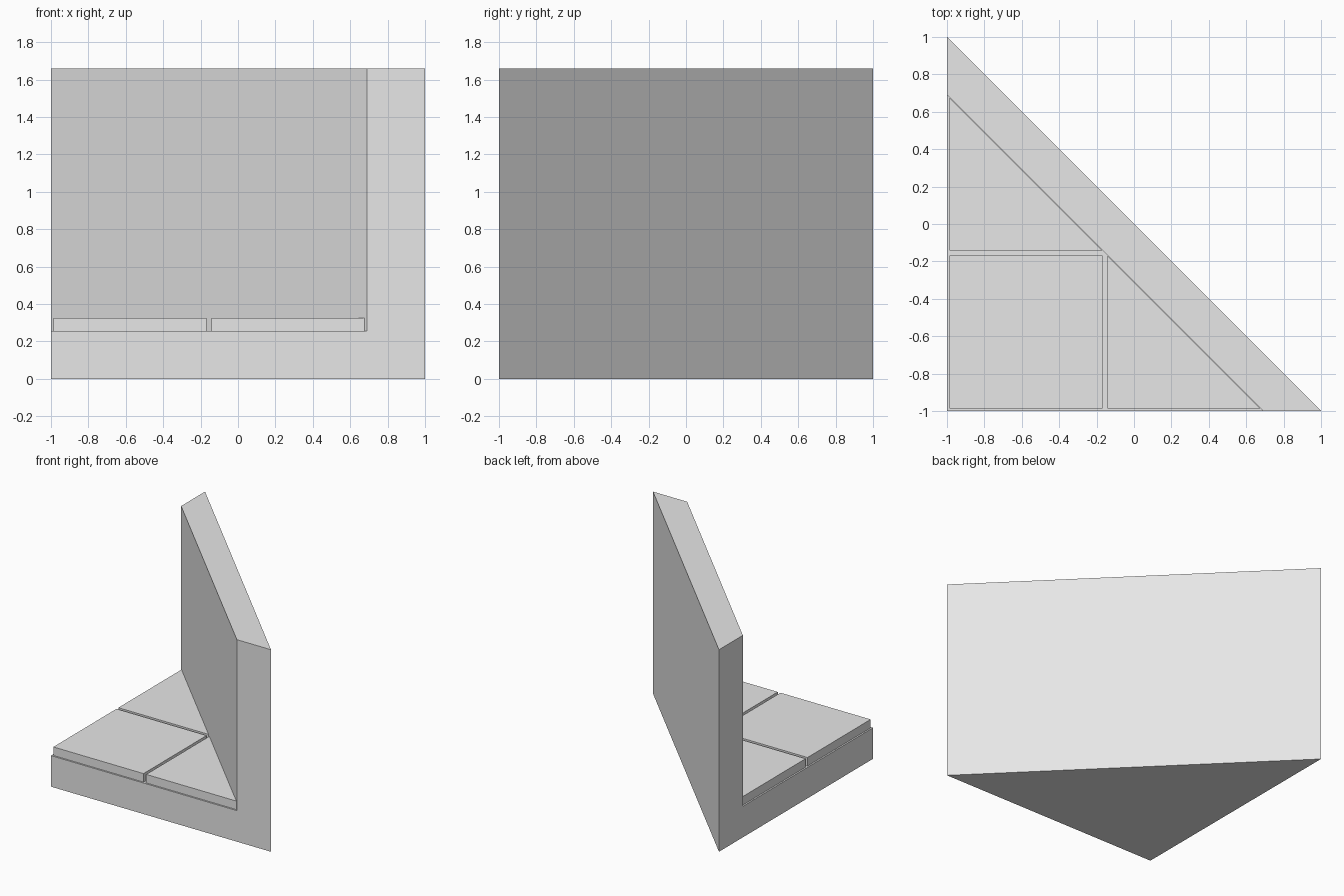
import bpy
import bmesh
from mathutils import Vector

cube = bpy.data.objects.get("Cube")
if cube:
    bpy.data.objects.remove(cube, do_unlink=True)

BASE_TOP, TILE_TOP, WALL_TOP = 0.255, 0.325, 1.66
WALL_FOOT = 0.69      # where the wall's inner face meets the front edge

# Plain stone grey
stone = bpy.data.materials.new("stone_grey")
stone.use_nodes = True
grey = (0.8, 0.8, 0.8, 1)
stone.diffuse_color = grey
stone.node_tree.nodes["Principled BSDF"].inputs["Base Color"].default_value = grey


def prism(outline, bottom, top):
    """Closed upright prism over a counter-clockwise outline; returns mesh and top face."""
    bm = bmesh.new()
    low = [bm.verts.new((x, y, bottom)) for x, y in outline]
    high = [bm.verts.new((x, y, top)) for x, y in outline]
    bm.faces.new(low[::-1])
    cap = bm.faces.new(high)
    for i in range(len(outline)):
        j = (i + 1) % len(outline)
        bm.faces.new((low[i], low[j], high[j], high[i]))
    return bm, cap


def finish(bm, name):
    bm.normal_update()
    mesh = bpy.data.meshes.new(name)
    bm.to_mesh(mesh)
    bm.free()
    mesh.materials.append(stone)
    obj = bpy.data.objects.new(name, mesh)
    bpy.context.collection.objects.link(obj)
    return obj


# Triangular base with the diagonal wall raised from a strip of its top
bm, cap = prism([(-1, -1), (1, -1), (-1, 1)], 0, BASE_TOP)
bm.normal_update()
bmesh.ops.bisect_plane(
    bm, geom=[cap, *cap.edges, *cap.verts],
    plane_co=(WALL_FOOT, -1, BASE_TOP), plane_no=(1, 1, 0))
bm.normal_update()
strip = max((f for f in bm.faces if f.normal.z > 0.9),
            key=lambda f: sum(f.calc_center_median().xy))
raised = bmesh.ops.extrude_discrete_faces(bm, faces=[strip])["faces"]
for v in raised[0].verts:
    v.co.z = WALL_TOP
bmesh.ops.remove_doubles(bm, verts=bm.verts, dist=0.0001)
bmesh.ops.dissolve_limit(bm, angle_limit=0.01, verts=bm.verts, edges=bm.edges)
finish(bm, "base_and_diagonal_wall")

# Floor tiles: a square in the corner and a half tile on either side
START, END, NEXT = -0.987, -0.168, -0.143
tip = WALL_FOOT - 1 - END
far = NEXT + END - START
square = [(START, START), (END, START), (END, END), (START, END)]
half = [(NEXT, START), (far, START), (NEXT, END)]
mirrored_half = [(y, x) for x, y in reversed(half)]
for name, outline in (("square_floor_tile", square),
                      ("front_half_floor_tile", half),
                      ("back_half_floor_tile", mirrored_half)):
    finish(prism(outline, BASE_TOP, TILE_TOP)[0], name)
